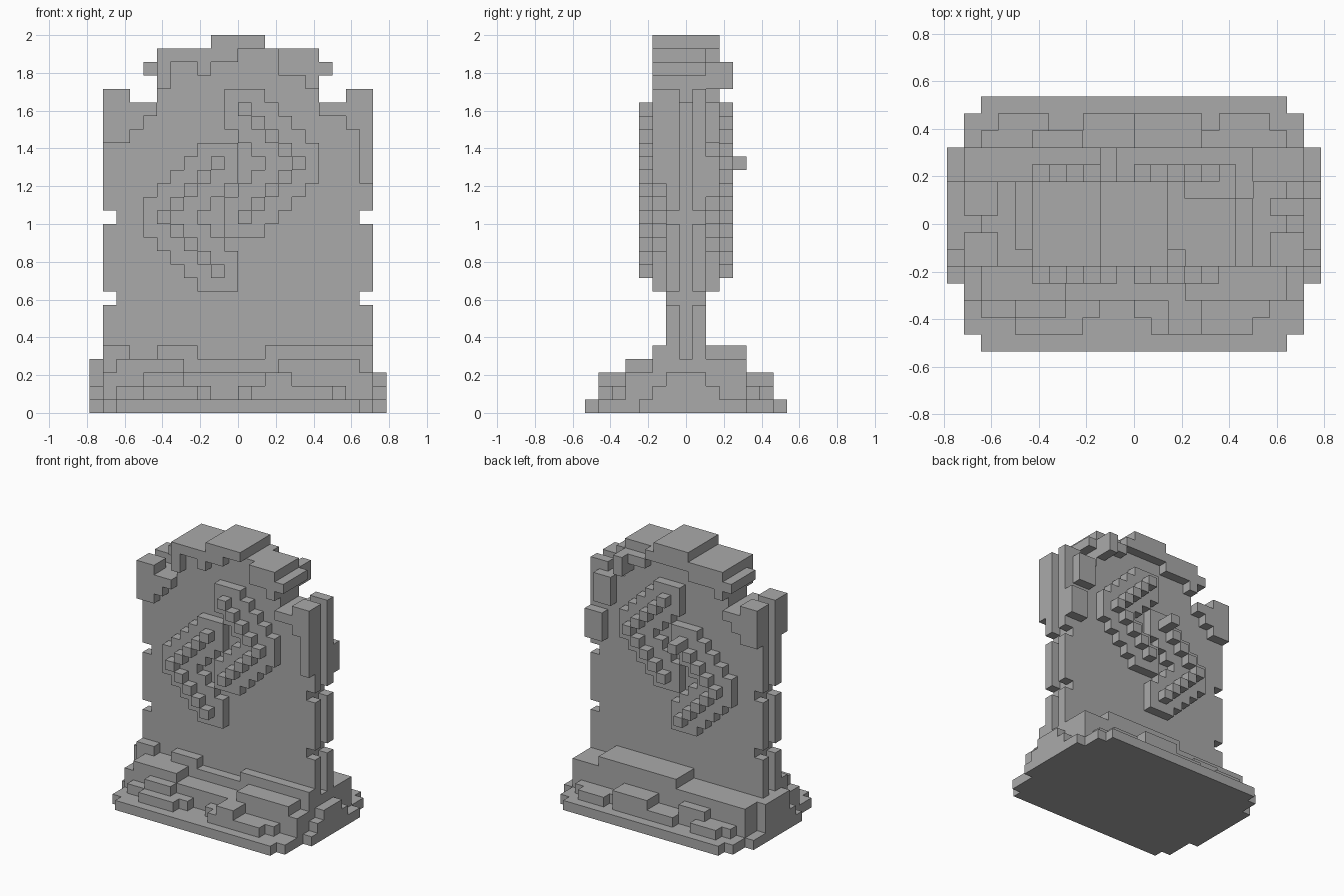
import bpy
import bmesh
from mathutils import Vector

if "Cube" in bpy.data.objects:
    bpy.data.objects.remove(bpy.data.objects["Cube"], do_unlink=True)

UNIT = 1 / 14
FRONT, BACK = -1, 1

stone = bpy.data.materials.new("grey_stone")
stone.use_nodes = True
grey = (0.4, 0.4, 0.4, 1)
stone.diffuse_color = grey
stone.node_tree.nodes["Principled BSDF"].inputs["Base Color"].default_value = grey


def block(x, z, y):
    """Cells in half-open x and z ranges, with both y rows included."""
    return {(i, j, k) for i in range(*x) for j in range(min(y), max(y) + 1)
            for k in range(*z)}


def relief(side, rows, rects):
    """Blocks standing out on the front or back, given as x and z ranges."""
    cells = set()
    for x0, x1, z0, z1 in rects:
        cells |= block((x0, x1), (z0, z1), [side * r for r in rows])
    return cells


def build(name, cells):
    """Make one block-built object: only the outer faces, flat areas merged."""
    bm = bmesh.new()
    corners = {}

    def vert(p):
        key = tuple(round(2 * c) for c in p)
        if key not in corners:
            corners[key] = bm.verts.new(Vector(p) * UNIT)
        return corners[key]

    for cell in cells:
        middle = Vector((cell[0] + 0.5, cell[1], cell[2] + 0.5))
        for axis in range(3):
            for sign in (-1, 1):
                beside = list(cell)
                beside[axis] += sign
                if tuple(beside) in cells:
                    continue
                n, u = Vector(), Vector()
                n[axis] = sign / 2
                u[(axis + 1) % 3] = 0.5
                v = n.cross(u) * 2
                ring = [middle + n + a for a in (-u - v, u - v, u + v, v - u)]
                bm.faces.new([vert(p) for p in ring])
    bmesh.ops.dissolve_limit(bm, angle_limit=0.01, verts=bm.verts, edges=bm.edges)
    mesh = bpy.data.meshes.new(name)
    bm.to_mesh(mesh)
    bm.free()
    mesh.materials.append(stone)
    obj = bpy.data.objects.new(name, mesh)
    bpy.context.collection.objects.link(obj)
    return obj


# Standing slab with its raised middle
slab = block((-9, 9), (1, 23), (-1, 1)) | block((-6, 6), (23, 27), (-1, 1))
build("slab", slab)

# Broken twin rails along both side edges, with an open groove between
rails = set()
for x in (-10, 9):
    for y in (-1, 1):
        for z in ((4, 8), (9, 14), (15, 24)):
            rails |= block((x, x + 1), z, (y, y))
for x in (-9, 8):
    for y in (-1, 1):
        rails |= block((x, x + 1), (23, 24), (y, y))
build("side_rails", rails)

# Thick stepped stones at the upper corners
left_steps = [(-10, -8, 20, 24), (-8, -7, 21, 23), (-7, -6, 22, 23)]
corners = relief(FRONT, (2, 2), left_steps) | relief(BACK, (2, 2), left_steps)
corners |= relief(FRONT, (2, 2), [(9, 10, 17, 24), (8, 9, 21, 24),
                                  (7, 8, 22, 23), (6, 7, 22, 23)])
corners |= relief(BACK, (2, 2), [(8, 10, 16, 19), (7, 9, 20, 23)])
build("corner_stones", corners)

# Crown over the slab
crown = block((-2, 2), (27, 28), (-2, 2))
crown |= relief(FRONT, (2, 2), [(-6, -5, 24, 27), (-5, -3, 26, 27), (-3, -2, 25, 27),
                                (-2, 0, 26, 27), (3, 5, 25, 27), (5, 6, 24, 27)])
crown |= relief(BACK, (2, 2), [(-6, -5, 24, 27), (-5, -2, 25, 27), (-2, 3, 26, 27),
                               (3, 5, 25, 26), (5, 6, 24, 26)])
crown |= relief(BACK, (3, 3), [(5, 6, 24, 26)])
crown |= block((6, 7), (25, 26), (-2, 1)) | block((-7, -6), (25, 26), (-1, 2))
build("crown", crown)

# Emblem of two offset chevrons on both faces: a wide band with studs along it
right_chevron = [(4 - abs(n), 18 + n) for n in range(-4, 5)]
left_chevron = [(-2 - x, 32 - z) for x, z in right_chevron]
studs = right_chevron + left_chevron
bands = [(x - 1, x + 2, z - 1, z + 2) for x, z in studs]
dots = [(x, x + 1, z, z + 1) for x, z in studs]
for side, name in ((FRONT, "front_emblem"), (BACK, "back_emblem")):
    cells = relief(side, (2, 2), bands) | relief(side, (3, 3), dots)
    if side == BACK:
        cells |= relief(side, (4, 4), [(-2, -1, 18, 19)])
    build(name, cells)

# Stepped plinth
plinth = block((-9, 9), (0, 1), (-7, 7)) | block((-10, 10), (0, 1), (-6, 6))
plinth |= block((-11, 11), (0, 1), (-3, 4))
plinth |= block((-10, 10), (1, 3), (-4, 4)) | block((-10, 10), (3, 4), (-2, 4))
for height in (1, 2):
    reach = 3 - height
    plinth |= block((-11, 11), (height, height + 1), (-reach, reach))
plinth |= block((-11, -9), (1, 4), (-1, 2))
build("plinth", plinth)

# Loose stones on the plinth steps
stones = relief(FRONT, (3, 4), [(-9, -4, 3, 4), (3, 9, 3, 4)])
stones |= relief(FRONT, (2, 2), [(-10, -8, 4, 5), (-6, -3, 4, 5), (2, 10, 4, 5)])
stones |= relief(FRONT, (5, 6), [(-7, -3, 1, 2), (1, 7, 1, 2), (2, 4, 2, 3)])
stones |= relief(FRONT, (5, 5), [(-9, -2, 1, 2), (0, 8, 1, 2), (-7, -4, 2, 3)])
stones |= relief(BACK, (2, 4), [(-2, 7, 4, 5)])
stones |= relief(BACK, (5, 6), [(-8, -5, 1, 2), (-3, 0, 1, 2), (0, 4, 1, 3),
                                (5, 8, 1, 2)])
stones |= relief(BACK, (5, 5), [(-9, 9, 1, 2), (-6, -3, 2, 3)])
build("plinth_stones", stones)
